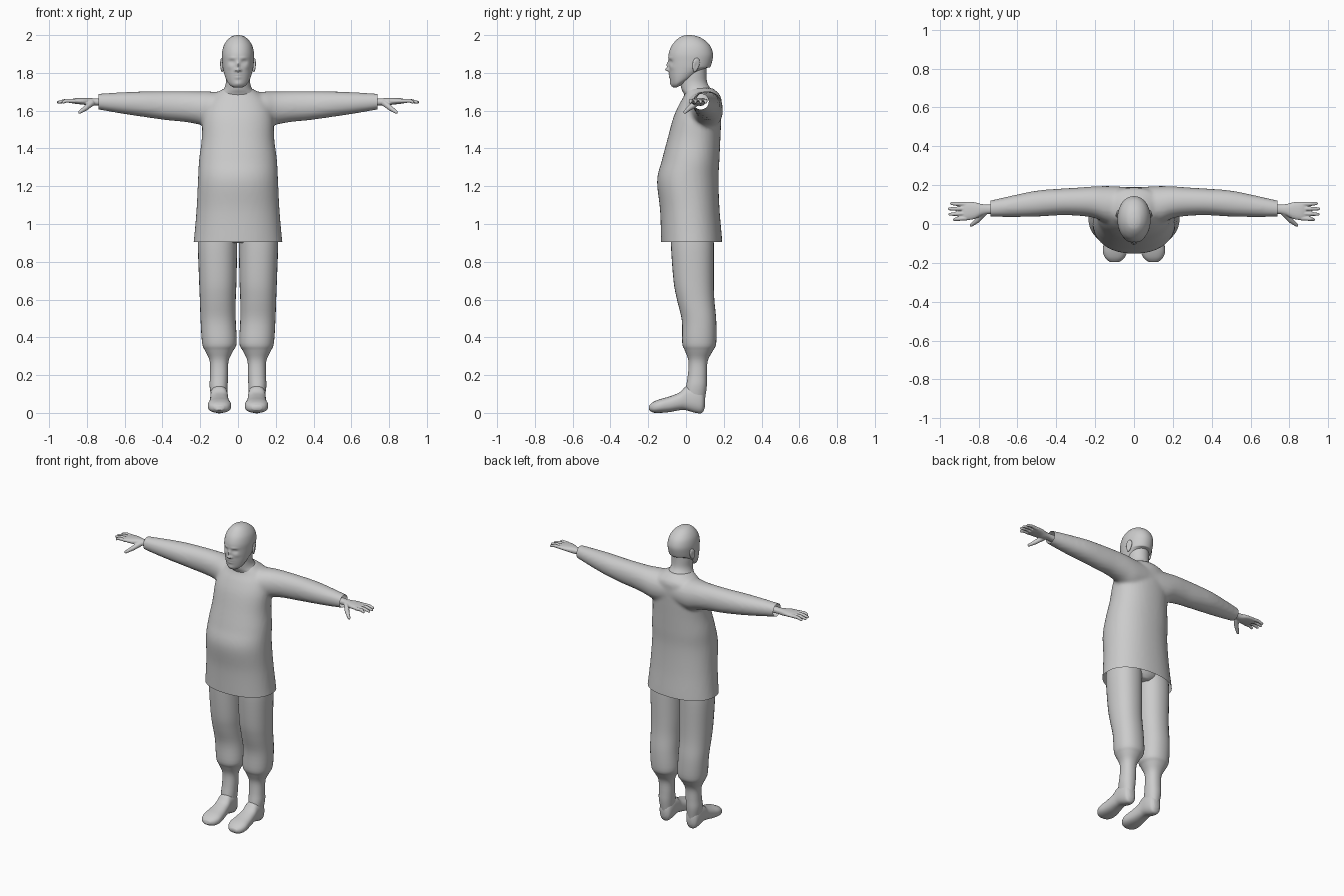
import bpy, bmesh, math
from mathutils import Vector, Matrix

grey = bpy.data.materials.new("plain_grey")
grey.diffuse_color = (0.6, 0.6, 0.6, 1)


def catmull(a, b, c, d, t):
    return tuple(0.5 * (2 * q + (r - p) * t + (2 * p - 5 * q + 4 * r - s) * t * t
                        + (3 * q - p - 3 * r + s) * t ** 3)
                 for p, q, r, s in zip(a, b, c, d))


def loft(bm, axis, sections, segs=32, sub=4, power=2.0):
    """Closed loft; each section is (position, u_min, u_max, v_min, v_max)."""
    rows = []
    last = len(sections) - 1
    for i in range(last):
        nb = [sections[max(0, min(last, i + k))] for k in (-1, 0, 1, 2)]
        rows += [catmull(*nb, j / sub) for j in range(sub)]
    rows.append(sections[-1])
    rings = []
    for p, u0, u1, v0, v1 in rows:
        ring = []
        for k in range(segs):
            a = 2 * math.pi * k / segs
            c, s = math.cos(a), math.sin(a)
            u = (u0 + u1) / 2 + (u1 - u0) / 2 * math.copysign(abs(c) ** (2 / power), c)
            v = (v0 + v1) / 2 + (v1 - v0) / 2 * math.copysign(abs(s) ** (2 / power), s)
            co = {"x": (p, u, v), "y": (u, p, v), "z": (u, v, p)}[axis]
            ring.append(bm.verts.new(co))
        rings.append(ring)
    for r0, r1 in zip(rings, rings[1:]):
        for k in range(segs):
            n = (k + 1) % segs
            bm.faces.new((r0[k], r0[n], r1[n], r1[k]))
    bm.faces.new(rings[0])
    bm.faces.new(rings[-1])


def tube(bm, points, segs=12):
    """Finger-like chain of overlapping balls and cones; points are (x, y, z, r)."""
    for a, b in zip(points, points[1:]):
        va, vb = Vector(a[:3]), Vector(b[:3])
        rot = (vb - va).to_track_quat("Z", "Y").to_matrix().to_4x4()
        bmesh.ops.create_cone(bm, cap_ends=True, segments=segs, radius1=a[3], radius2=b[3],
                              depth=(vb - va).length,
                              matrix=Matrix.Translation((va + vb) / 2) @ rot)
    for p in points:
        bmesh.ops.create_uvsphere(bm, u_segments=segs, v_segments=8, radius=p[3],
                                  matrix=Matrix.Translation(p[:3]))


def finish(name, bm, mirror=False, voxel=0, smooth=0, angle=50):
    bmesh.ops.recalc_face_normals(bm, faces=bm.faces)
    me = bpy.data.meshes.new(name)
    bm.to_mesh(me)
    bm.free()
    me.materials.append(grey)
    ob = bpy.data.objects.new(name, me)
    bpy.context.collection.objects.link(ob)
    bpy.ops.object.select_all(action="DESELECT")
    ob.select_set(True)
    bpy.context.view_layer.objects.active = ob
    if voxel:
        m = ob.modifiers.new("blend", "REMESH")
        m.mode, m.voxel_size = "VOXEL", voxel
    if smooth:
        m = ob.modifiers.new("soften", "SMOOTH")
        m.factor, m.iterations = 0.5, smooth
    if mirror:
        m = ob.modifiers.new("mirror", "MIRROR")
        m.use_mirror_merge = False
    for m in list(ob.modifiers):
        bpy.ops.object.modifier_apply(modifier=m.name)
    bpy.ops.object.shade_smooth_by_angle(angle=math.radians(angle))
    return ob


# Tunic: body and both sleeves blended, then trimmed open at hem and cuffs
bm = bmesh.new()
loft(bm, "z", [(0.84, -.245, .245, -.13, .192), (.905, -.235, .235, -.132, .192),
               (1.07, -.22, .22, -.137, .178), (1.23, -.212, .212, -.153, .172),
               (1.34, -.206, .206, -.127, .177), (1.45, -.192, .192, -.098, .182),
               (1.56, -.188, .188, -.068, .187), (1.63, -.17, .17, -.038, .188),
               (1.68, -.135, .135, -.01, .182), (1.72, -.07, .07, -.005, .14)], 48, 5, 2.2)
sleeve = [(0.0, .03, .188, 1.52, 1.69), (.12, .0, .195, 1.50, 1.70), (.2, .03, .194, 1.525, 1.702),
          (.28, .042, .188, 1.54, 1.703), (.38, .045, .182, 1.55, 1.703), (.5, .038, .172, 1.567, 1.702),
          (.62, .036, .148, 1.585, 1.697), (.735, .037, .122, 1.605, 1.69), (.77, .04, .115, 1.61, 1.687)]
for s in (1, -1):
    loft(bm, "x", [(s * r[0],) + r[1:] for r in sleeve], 32, 4, 2.1)
tunic = finish("tunic", bm, voxel=0.011, smooth=5)
bm = bmesh.new()
bm.from_mesh(tunic.data)
for co, no in (((0, 0, .905), (0, 0, -1)), ((.738, 0, 0), (1, 0, 0)), ((-.738, 0, 0), (-1, 0, 0))):
    bmesh.ops.bisect_plane(bm, geom=bm.verts[:] + bm.edges[:] + bm.faces[:],
                           plane_co=co, plane_no=no, clear_outer=True)
bm.to_mesh(tunic.data)
bm.free()

# Legs with baggy trousers gathered below the knee
bm = bmesh.new()
loft(bm, "z", [(1.0, .0, .2, -.075, .14), (.9, .004, .212, -.08, .147), (.7, .008, .206, -.066, .147),
               (.6, .012, .202, -.048, .15), (.49, .012, .198, -.022, .16), (.37, .007, .19, -.02, .16),
               (.33, .025, .175, -.006, .143), (.275, .05, .15, .013, .115), (.2, .053, .148, .01, .111),
               (.14, .055, .15, .0, .11), (.07, .06, .14, -.01, .10)], 32, 4, 2.2)
finish("legs", bm, mirror=True)

# Hips closing the gap above the legs
bm = bmesh.new()
loft(bm, "z", [(.9, -.05, .05, -.05, .12), (.93, -.14, .14, -.075, .14),
               (1.0, -.19, .19, -.09, .15), (1.06, -.19, .19, -.09, .15)], 32, 3)
finish("hips", bm)

# Shoes
bm = bmesh.new()
loft(bm, "y", [(.1, .08, .118, .03, .09), (.085, .062, .138, .0, .13), (.05, .054, .146, .0, .15),
               (.0, .053, .147, .014, .14), (-.035, .05, .149, .014, .108), (-.09, .041, .155, .004, .086),
               (-.14, .036, .16, .0, .072), (-.175, .05, .148, .002, .057), (-.195, .075, .125, .015, .04)],
     28, 4, 2.4)
finish("shoes", bm, mirror=True)

# Hands: wrist, palm, four fingers and a thumb
bm = bmesh.new()
loft(bm, "x", [(.70, .052, .102, 1.625, 1.668), (.75, .052, .1, 1.628, 1.665), (.785, .043, .103, 1.626, 1.667),
               (.82, .026, .112, 1.632, 1.668), (.86, .02, .115, 1.636, 1.666),
               (.885, .026, .11, 1.64, 1.66)], 24, 4, 2.3)
for y0, y1, tip in ((.029, .023, .925), (.054, .05, .948), (.079, .078, .951), (.102, .105, .94)):
    tube(bm, [(.865, y0, 1.651, .0115), (.91, (y0 + y1) / 2, 1.653, .0105), (tip, y1, 1.645, .008)])
tube(bm, [(.775, .055, 1.64, .017), (.805, .02, 1.615, .014), (.838, -.006, 1.592, .009)])
finish("hands", bm, mirror=True, voxel=0.0035, smooth=2)

# Neck
bm = bmesh.new()
loft(bm, "z", [(1.66, -.115, .115, .0, .165), (1.69, -.1, .1, -.012, .155), (1.715, -.075, .075, -.024, .132),
               (1.75, -.064, .064, -.03, .112), (1.80, -.064, .064, -.03, .108),
               (1.85, -.06, .06, -.02, .11)], 40, 5)
finish("neck", bm)

# Head: lofted skull, tilted jaw line, then raised and sunken face features
bm = bmesh.new()
loft(bm, "z", [(1.722, -.02, .02, -.062, .0), (1.728, -.04, .04, -.073, .035), (1.745, -.06, .06, -.08, .07),
               (1.78, -.073, .073, -.086, .10), (1.82, -.08, .08, -.09, .124), (1.86, -.084, .084, -.092, .138),
               (1.90, -.085, .085, -.092, .143), (1.94, -.077, .077, -.078, .13), (1.97, -.06, .06, -.055, .103),
               (1.99, -.038, .038, -.03, .07), (1.998, -.018, .018, -.008, .04),
               (2.0, -.004, .004, .01, .02)], 96, 6, 2.1)
features = [(0, 1.842, .008, .017, .012), (0, 1.817, .011, .009, .02),      # nose bridge, tip
            (.013, 1.813, .007, .006, .008),                                  # nostrils
            (.033, 1.858, .014, .010, -.010), (.033, 1.857, .008, .005, .005),  # sockets, eyes
            (.03, 1.879, .022, .006, .004), (.045, 1.83, .015, .012, .003),   # brows, cheeks
            (0, 1.791, .018, .005, .006), (0, 1.784, .022, .002, -.004),      # upper lip, mouth
            (0, 1.776, .016, .005, .006), (0, 1.742, .02, .012, .005)]        # lower lip, chin
for v in bm.verts:
    x, y, z = v.co
    if y < 0.0:
        v.co.y -= sum(a * math.exp(-((abs(x) - fx) / sx) ** 2 - ((z - fz) / sz) ** 2)
                      for fx, fz, sx, sz, a in features)
    low = max(0.0, min(1.0, (1.83 - z) / .1))
    v.co.z += low * max(0.0, y + .05) * 0.55
finish("head", bm, angle=60)

# Ears: flattened, dished and leaning back
bm = bmesh.new()
place = Matrix.Translation((.084, .052, 1.842)) @ Matrix.Rotation(-.2, 4, "X") @ Matrix.Rotation(.35, 4, "Z")
bmesh.ops.create_uvsphere(bm, u_segments=20, v_segments=14, radius=1)
for v in bm.verts:
    r = math.hypot(v.co.y, v.co.z + .1)
    dish = .5 * math.exp(-(r / .5) ** 2) if v.co.x > 0 else 0
    v.co = place @ Vector(((v.co.x - dish) * .010, v.co.y * (.019 + .005 * v.co.z), v.co.z * .038))
finish("ears", bm, mirror=True)
